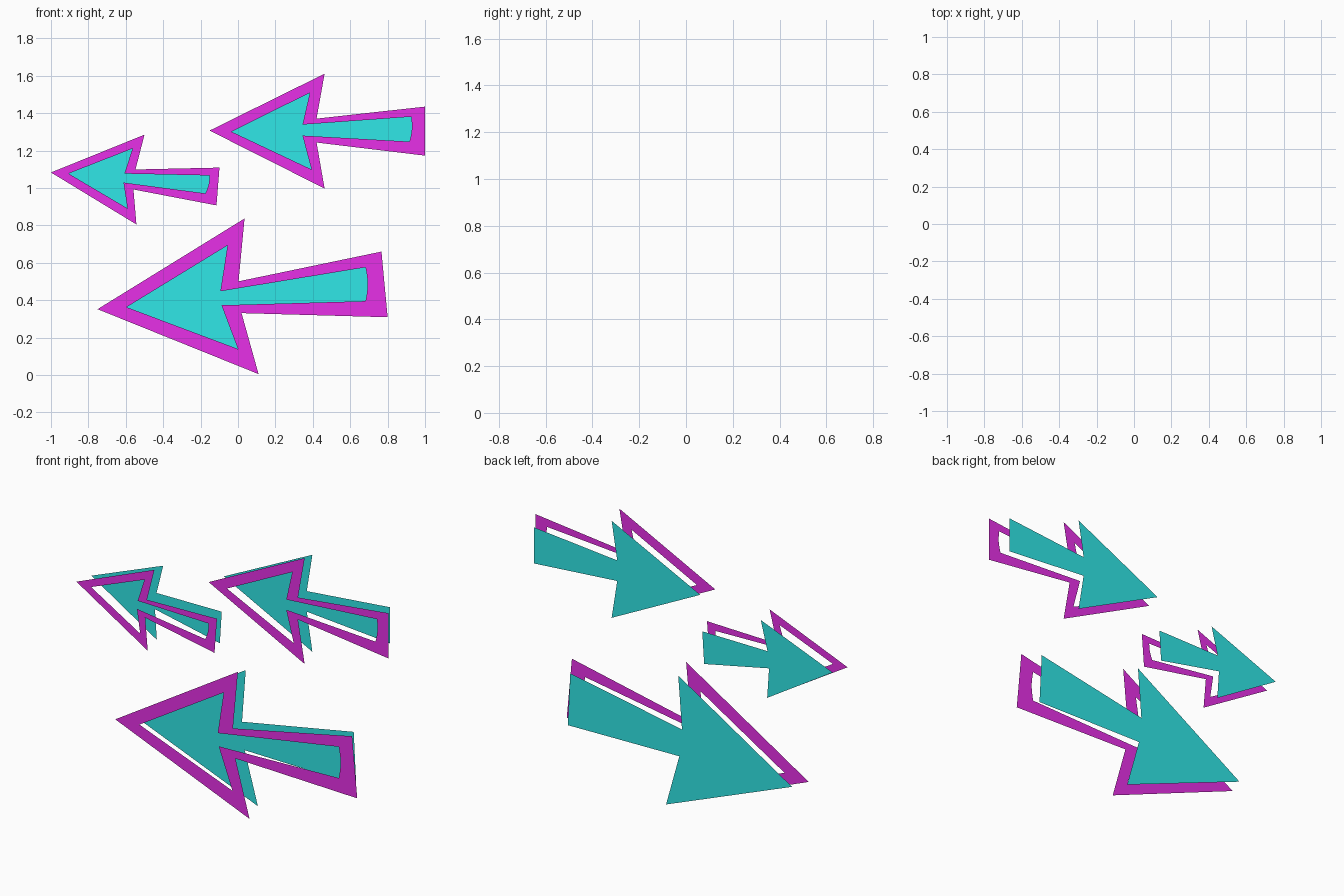
import bpy
import math

GAP = 0.051  # half the distance between the two flat layers


def material(name, color):
    m = bpy.data.materials.new(name)
    m.diffuse_color = color
    return m


MAGENTA = material("magenta", (0.8, 0.03, 0.8, 1))
CYAN = material("cyan", (0.03, 0.8, 0.8, 1))


def flat_object(name, points, faces, y, mat):
    mesh = bpy.data.meshes.new(name)
    mesh.from_pydata([(x, y, z) for x, z in points], [], faces)
    mesh.materials.append(mat)
    obj = bpy.data.objects.new(name, mesh)
    bpy.context.collection.objects.link(obj)


def split_tail(pts, bulge, steps=6):
    """Subdivide the tail edge (points 3-4), bowing it outwards by bulge."""
    (ax, az), (bx, bz) = pts[3], pts[4]
    mid = []
    for i in range(1, steps):
        t = i / steps
        mid.append((ax + (bx - ax) * t + bulge * math.sin(math.pi * t),
                    az + (bz - az) * t))
    return pts[:4] + mid + pts[4:]


def arrow(name, outer, inner, back, bulge):
    # Front outline: ring of quads between outer and inner profile
    o, i = split_tail(outer, 0), split_tail(inner, bulge)
    n = len(o)
    ring = [(k, n + k, n + (k + 1) % n, (k + 1) % n) for k in range(n)]
    flat_object(name + "_outline", o + i, ring, -GAP, MAGENTA)
    # Solid arrow behind: head triangle halves and shaft, one polygon
    flat_object(name + "_backing", back, [tuple(range(6, -1, -1))], GAP, CYAN)


# Each profile runs: tip, upper barb, upper notch, tail top, tail bottom, lower notch, lower barb
arrow("large_arrow",
      [(-.751, .352), (.035, .837), (.003, .501), (.767, .66), (.80, .309), (.019, .331), (.11, .005)],
      [(-.596, .363), (-.056, .693), (-.094, .448), (.682, .576), (.682, .395), (-.088, .373), (0, .139)],
      [(-.715, .353), (.014, .803), (-.01, .497), (.706, .63), (.722, .326), (.007, .337), (.092, .035)],
      .011)
arrow("medium_arrow",
      [(-.152, 1.307), (.463, 1.611), (.42, 1.371), (1.0, 1.435), (1.0, 1.173), (.42, 1.243), (.463, .997)],
      [(-.035, 1.301), (.384, 1.509), (.345, 1.339), (.926, 1.381), (.917, 1.248), (.345, 1.28), (.393, 1.099)],
      [(-.127, 1.308), (.441, 1.585), (.405, 1.365), (.937, 1.414), (.937, 1.205), (.405, 1.246), (.441, 1.023)],
      .008)
arrow("small_arrow",
      [(-1.0, 1.083), (-.5, 1.285), (-.548, 1.099), (-.099, 1.109), (-.115, .907), (-.559, .992), (-.543, .805)],
      [(-.906, 1.077), (-.564, 1.211), (-.607, 1.077), (-.152, 1.067), (-.174, .971), (-.612, 1.029), (-.591, .891)],
      [(-.976, 1.085), (-.515, 1.266), (-.558, 1.097), (-.14, 1.1), (-.152, .914), (-.568, 1.0), (-.556, .826)],
      .006)
